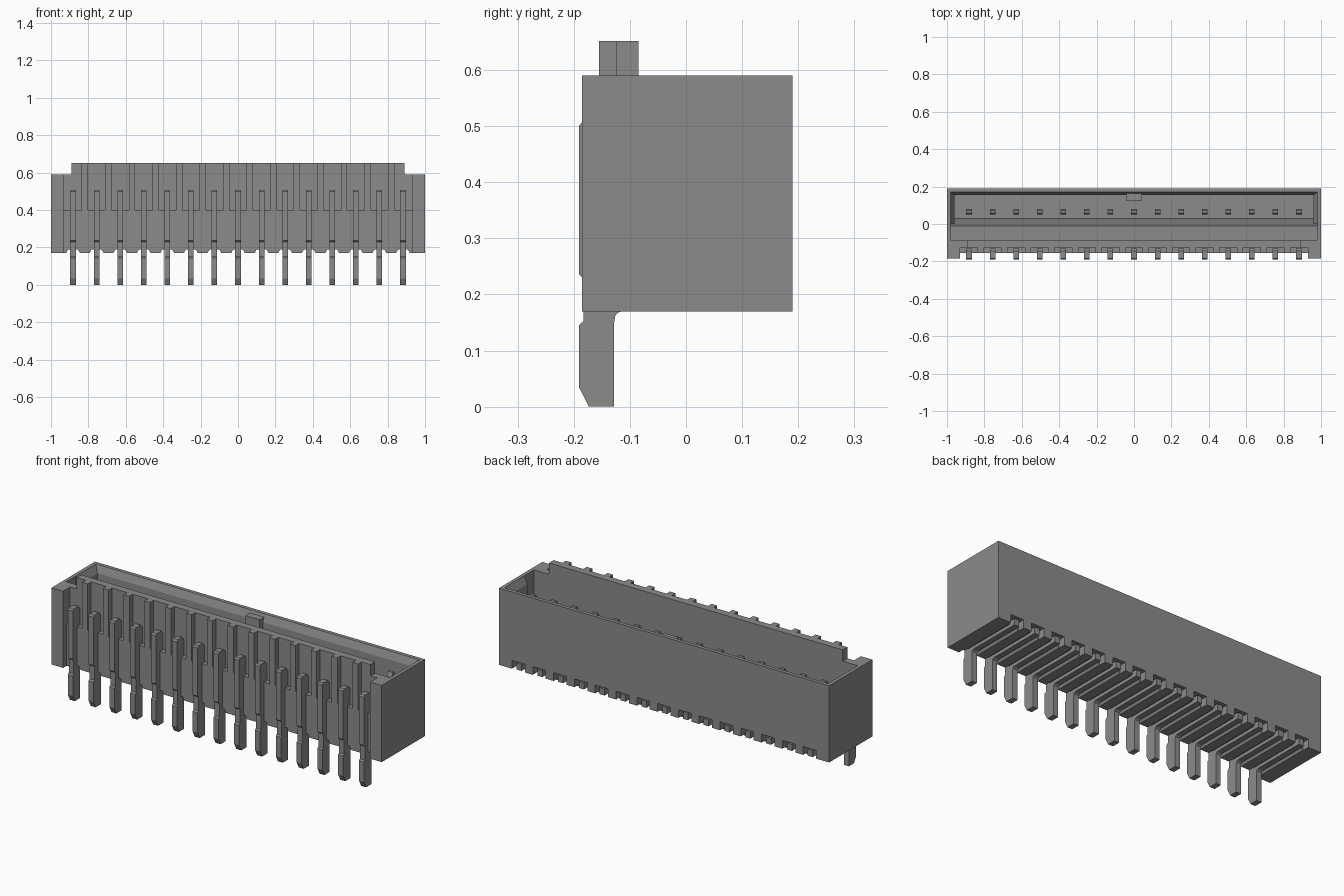
import bpy, bmesh, math

if "Cube" in bpy.data.objects:
    bpy.data.objects.remove(bpy.data.objects["Cube"], do_unlink=True)

grey = bpy.data.materials.new("mid grey")
grey.use_nodes = True
COLOUR = (0.26, 0.26, 0.26, 1)
grey.diffuse_color = COLOUR
grey.node_tree.nodes["Principled BSDF"].inputs["Base Color"].default_value = COLOUR

COUNT = 15
PITCH = 1.764 / (COUNT - 1)
PINS = [(i - (COUNT - 1) / 2) * PITCH for i in range(COUNT)]
GAPS = [x + PITCH / 2 for x in PINS[:-1]]


def prism(bm, profile, axis, a, b):
    """Extrude a 2D profile: (y, z) along x, or (x, z) along y."""
    def place(p, t):
        return (t, p[0], p[1]) if axis == "x" else (p[0], t, p[1])
    low = [bm.verts.new(place(p, a)) for p in profile]
    high = [bm.verts.new(place(p, b)) for p in profile]
    n = len(profile)
    faces = [bm.faces.new(low), bm.faces.new(high)]
    for i in range(n):
        j = (i + 1) % n
        faces.append(bm.faces.new((low[i], low[j], high[j], high[i])))
    bmesh.ops.recalc_face_normals(bm, faces=faces)


def box(bm, x0, x1, y0, y1, z0, z1):
    prism(bm, [(y0, z0), (y1, z0), (y1, z1), (y0, z1)], "x", x0, x1)


def finish(bm, name):
    mesh = bpy.data.meshes.new(name)
    bm.to_mesh(mesh)
    bm.free()
    mesh.materials.append(grey)
    obj = bpy.data.objects.new(name, mesh)
    bpy.context.collection.objects.link(obj)
    return obj


# Housing floor with a raised front ledge sloping down to the contact well
bm = bmesh.new()
prism(bm, [(-0.125, 0.188), (0.15, 0.188), (0.15, 0.25), (0.03, 0.25),
           (-0.01, 0.40), (-0.125, 0.40)], "x", -0.98, 0.98)
finish(bm, "housing_floor")

# Back wall with a bevelled lip at the opening
bm = bmesh.new()
prism(bm, [(0.15, 0.215), (0.19, 0.215), (0.19, 0.59), (0.17, 0.59),
           (0.155, 0.55), (0.155, 0.25), (0.15, 0.25)], "x", -0.98, 0.98)
finish(bm, "back_wall")

# Keying rib on the inside of the back wall
bm = bmesh.new()
box(bm, -0.043, 0.043, 0.125, 0.168, 0.25, 0.575)
finish(bm, "key_rib")

# End walls, their inner bevelled liners and the front corner posts
for side, s in (("left", 1), ("right", -1)):
    bm = bmesh.new()
    box(bm, *sorted((s * 0.98, s * 1.0)), -0.155, 0.19, 0.17, 0.59)
    prism(bm, [(s * 0.98, 0.25), (s * 0.96, 0.25), (s * 0.96, 0.55), (s * 0.98, 0.59)],
          "y", 0.0, 0.17)
    box(bm, *sorted((s * 0.93, s * 1.0)), -0.185, -0.125, 0.17, 0.59)
    box(bm, *sorted((s * 0.89, s * 0.98)), -0.125, -0.085, 0.188, 0.59)
    finish(bm, side + "_end_wall")

# Tall front wall, with a thicker lower band
bm = bmesh.new()
box(bm, -0.89, 0.89, -0.125, -0.085, 0.188, 0.652)
finish(bm, "front_wall")
bm = bmesh.new()
box(bm, -0.93, 0.93, -0.155, -0.125, 0.188, 0.40)
finish(bm, "front_lower_band")

# Upright ribs between the contact bays
bm = bmesh.new()
for x in GAPS:
    box(bm, x - 0.017, x + 0.017, -0.155, -0.12, 0.40, 0.652)
finish(bm, "front_ribs")

# Underside feet: tapered strips leaving a channel for each contact
bm = bmesh.new()
for x in GAPS:
    prism(bm, [(x - 0.026, 0.17), (x + 0.026, 0.17), (x + 0.037, 0.19), (x - 0.037, 0.19)],
          "y", -0.155, 0.15)
    box(bm, x - 0.024, x + 0.024, 0.15, 0.19, 0.17, 0.216)
for s in (-1, 1):
    prism(bm, [(s * 0.919, 0.17), (s * 0.98, 0.17), (s * 0.98, 0.19), (s * 0.908, 0.19)],
          "y", -0.155, 0.15)
    box(bm, *sorted((s * 0.921, s * 0.98)), 0.15, 0.19, 0.17, 0.216)
finish(bm, "underside_feet")

# Contacts: solder leg with rounded heel, run under the floor, front spring, mating pin
leg = [(-0.173, 0.0), (-0.128, 0.0), (-0.128, 0.15)]
leg += [(-0.113 - 0.015 * math.cos(a), 0.155 + 0.015 * math.sin(a))
        for a in (math.pi / 6, math.pi / 3, math.pi / 2)]
leg += [(0.185, 0.17), (0.185, 0.205), (-0.183, 0.205), (-0.183, 0.152),
        (-0.191, 0.145), (-0.191, 0.035)]
spring = [(-0.13, 0.20), (-0.183, 0.20), (-0.183, 0.228), (-0.191, 0.236),
          (-0.191, 0.50), (-0.184, 0.508), (-0.145, 0.508), (-0.13, 0.49)]
for i, x in enumerate(PINS):
    bm = bmesh.new()
    prism(bm, leg, "x", x - 0.015, x + 0.015)
    prism(bm, spring, "x", x - 0.015, x + 0.015)
    prism(bm, [(0.05, 0.20), (0.08, 0.20), (0.08, 0.52), (0.072, 0.54),
               (0.058, 0.54), (0.05, 0.52)], "x", x - 0.015, x + 0.015)
    finish(bm, "contact_%02d" % (i + 1))
